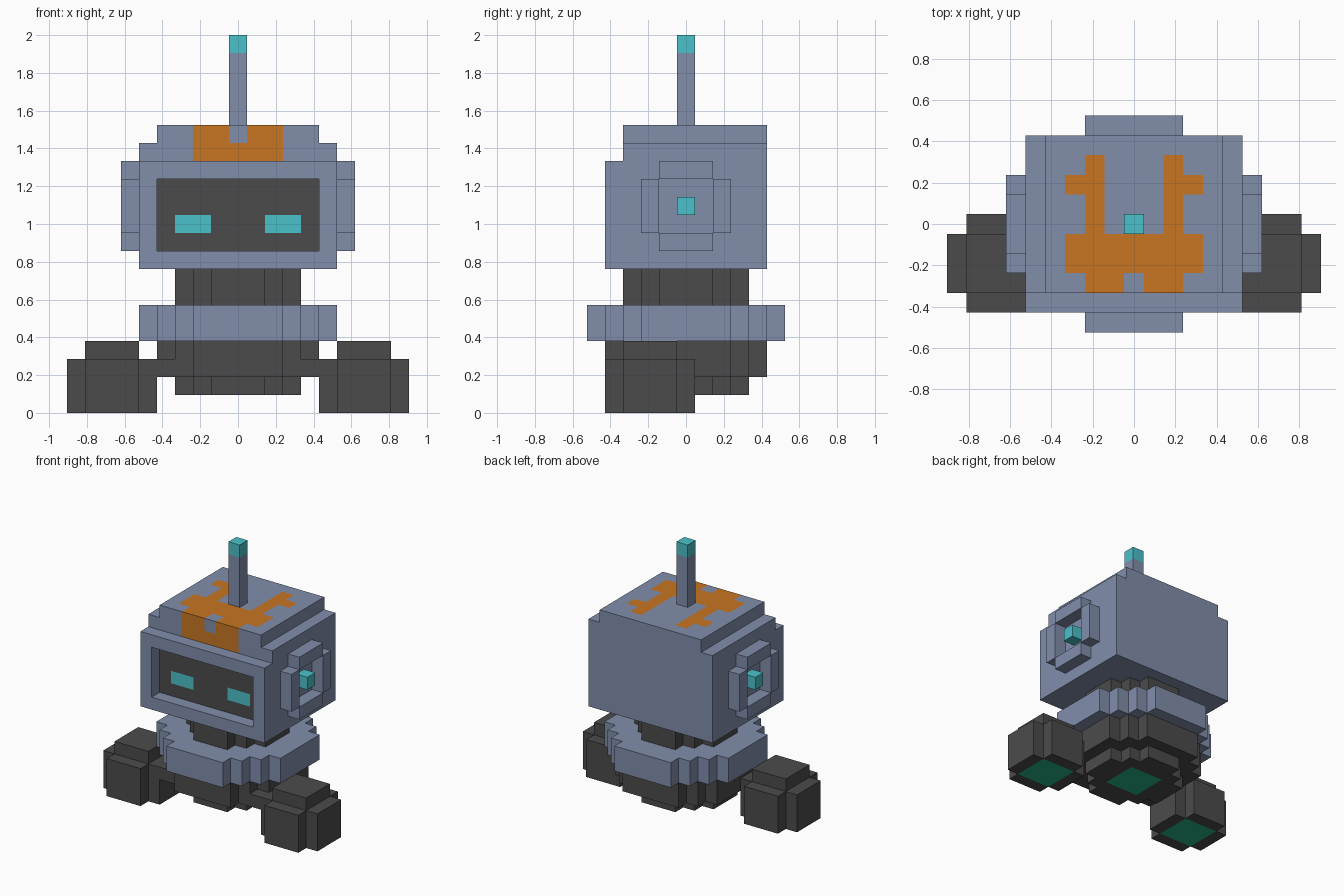
import bpy
import bmesh
from mathutils import Vector

if "Cube" in bpy.data.objects:
    bpy.data.objects.remove(bpy.data.objects["Cube"])

U = 2 / 21  # block size: the model is 21 blocks tall


def material(name, r, g, b):
    def lin(c):
        c /= 255
        return c / 12.92 if c <= 0.04045 else ((c + 0.055) / 1.055) ** 2.4
    m = bpy.data.materials.new(name)
    m.diffuse_color = (lin(r), lin(g), lin(b), 1)
    m.use_nodes = True
    m.node_tree.nodes["Principled BSDF"].inputs["Base Color"].default_value = m.diffuse_color
    return m


STEEL = material("blue grey", 129, 142, 171)
DARK = material("charcoal", 75, 75, 75)
ORANGE = material("orange", 200, 118, 34)
CYAN = material("cyan", 75, 193, 202)
GREEN = material("green", 36, 178, 138)


def box(x, y, z):
    """Blocks filling inclusive index ranges."""
    return {(i, j, k) for i in range(x[0], x[1] + 1)
            for j in range(y[0], y[1] + 1) for k in range(z[0], z[1] + 1)}


def disc(r, limit, z, cx=0, cy=0):
    """Stepped round slab of blocks."""
    return {(i + cx, j + cy, k) for i, j, k in box((-r, r), (-r, r), z)
            if abs(i) + abs(j) <= limit}


def build(name, cells, mats, paint=None):
    """Skin a set of blocks; paint(cell, normal) picks the face material."""
    bm = bmesh.new()
    for cell in cells:
        centre = Vector(cell) + Vector((0, 0, 0.5))
        for a in range(3):
            for s in (1, -1):
                n = [0, 0, 0]
                n[a] = s
                if tuple(p + q for p, q in zip(cell, n)) in cells:
                    continue
                b, c = (a + 1) % 3, (a + 2) % 3
                verts = []
                for p, q in ((-1, -1), (1, -1), (1, 1), (-1, 1))[::s]:
                    v = centre.copy()
                    v[a] += s * 0.5
                    v[b] += p * 0.5
                    v[c] += q * 0.5
                    verts.append(bm.verts.new(v * U))
                face = bm.faces.new(verts)
                if paint:
                    face.material_index = paint(cell, tuple(n))
    bmesh.ops.remove_doubles(bm, verts=bm.verts, dist=1e-4)
    bmesh.ops.dissolve_limit(bm, angle_limit=0.01, verts=bm.verts,
                             edges=bm.edges, delimit={'MATERIAL'})
    mesh = bpy.data.meshes.new(name)
    bm.to_mesh(mesh)
    bm.free()
    for m in mats:
        mesh.materials.append(m)
    obj = bpy.data.objects.new(name, mesh)
    bpy.context.collection.objects.link(obj)
    return obj


# Head: stepped block with a recessed screen, eyes and an orange crest
def paint_head(cell, n):
    x, y, z = cell
    ax = abs(x)
    if n == (0, -1, 0) and y == -3:
        if z < 13:  # screen and eyes
            return 2 if z == 10 and ax in (2, 3) else 1
        return 3 if ax <= 2 and (ax, z) != (0, 15) else 0
    if n == (0, 0, 1) and z == 15:
        crest = (ax <= 3 and y in (-2, -1)) or (ax in (1, 2) and y == -3)
        horn = (ax == 2 and -1 <= y <= 3) or (ax == 3 and y == 2)
        return 3 if crest or horn else 0
    return 0


head = box((-5, 5), (-4, 4), (8, 13)) - box((-4, 4), (-4, -4), (9, 12))
head |= box((-5, 5), (-3, 4), (14, 14)) | box((-4, 4), (-3, 4), (15, 15))
build("head", head, [STEEL, DARK, CYAN, ORANGE], paint_head)

# Antenna with a glowing tip
build("antenna", box((0, 0), (0, 0), (16, 20)), [STEEL, CYAN],
      lambda c, n: int(c[2] == 20))

# Neck, waist ring and lower body with a glowing underside
build("neck", disc(3, 4, (6, 7)), [DARK])
build("waist_ring", disc(5, 7, (4, 5)), [STEEL])
build("lower_body", disc(4, 6, (2, 3)) | disc(3, 4, (1, 1)), [DARK, GREEN],
      lambda c, n: int(n[2] < 0 and c[2] == 1
                       and abs(c[0]) <= 1 and abs(c[1]) <= 1))

# Paired parts
for side, s in (("left", -1), ("right", 1)):
    # Ear ring and glowing ear stud
    e = 6 * s
    ring = box((e, e), (-2, 2), (10, 12)) | box((e, e), (-1, 1), (9, 13))
    ring -= box((e, e), (-1, 1), (10, 12))
    build(side + "_ear_ring", ring, [STEEL])
    build(side + "_ear_stud", box((e, e), (0, 0), (11, 11)), [CYAN])

    # Foot with a raised cap and glowing sole
    f = 7 * s
    foot = disc(2, 3, (0, 2), f, -2) | box((f - 1, f + 1), (-3, -1), (3, 3))
    build(side + "_foot", foot, [DARK, GREEN],
          lambda c, n, f=f: int(n[2] < 0 and c[2] == 0
                                and abs(c[0] - f) <= 1 and abs(c[1] + 2) <= 1))

    # Short link from body to foot
    build(side + "_foot_link", box((4 * s, 4 * s), (-3, -1), (2, 2)), [DARK])
